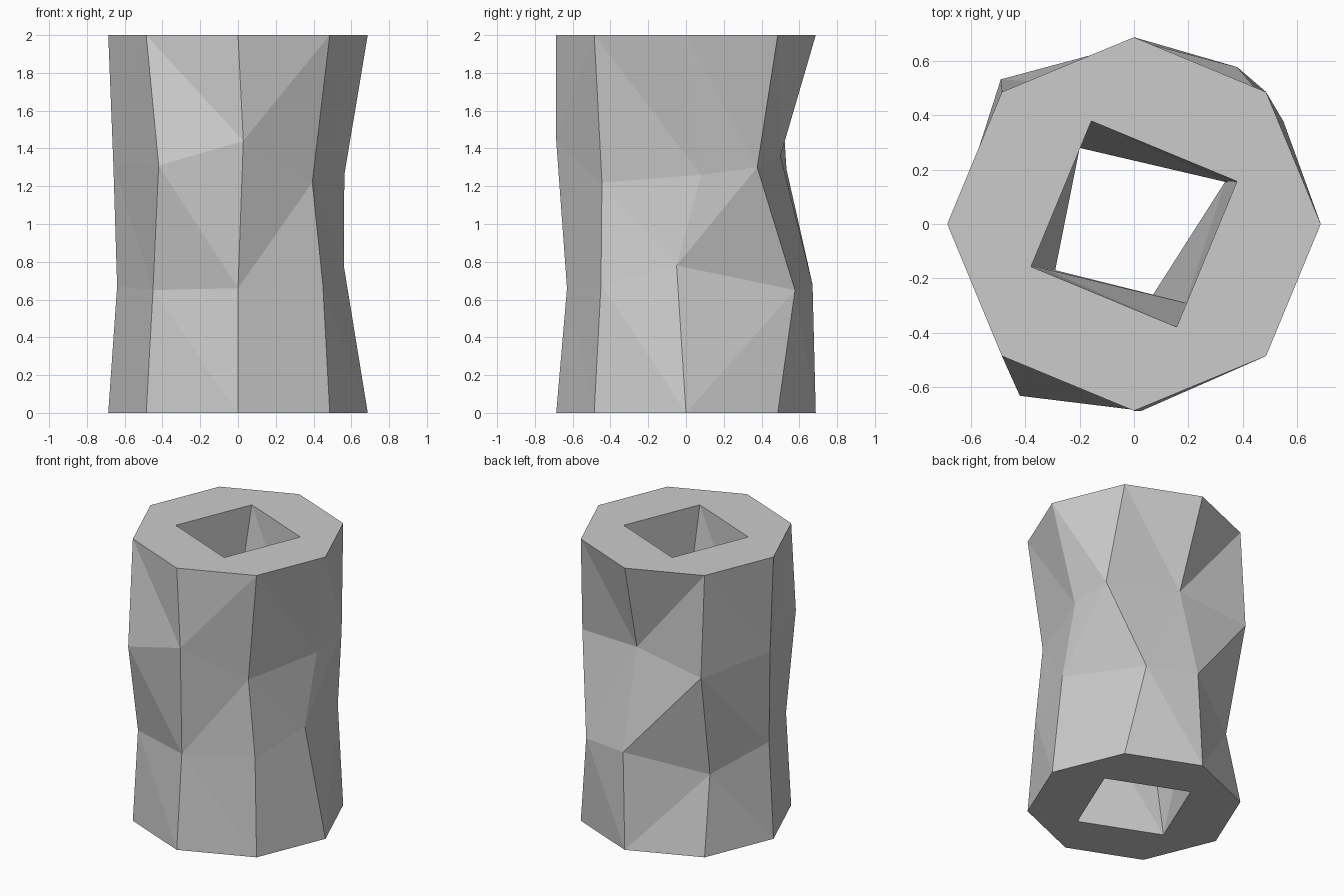
import bpy, bmesh
from math import radians, cos, sin

if "Cube" in bpy.data.objects:
    bpy.data.objects.remove(bpy.data.objects["Cube"])

H = 2.0


def ring(n, r, start, z):
    """Regular n-sided ring at height z."""
    return [(r * cos(radians(start + 360 * i / n)),
             r * sin(radians(start + 360 * i / n)), z) for i in range(n)]


# Outer wall: regular octagon ends, two hand-displaced rings between
outer = [
    ring(8, 0.687, 0, 0),
    [(.56, -.05, .78), (.38, .577, .65), (.025, .67, .68), (-.454, .38, .54),
     (-.64, -.017, .67), (-.45, -.479, .65), (0, -.63, .66), (.449, -.45, .68)],
    [(.563, .08, 1.26), (.55, .377, 1.30), (.035, .50, 1.36), (-.49, .532, 1.29),
     (-.66, 0, 1.32), (-.42, -.632, 1.31), (.028, -.687, 1.44), (.393, -.445, 1.22)],
    ring(8, 0.687, 0, H),
]

# Bore: square ends, two displaced rings between
inner = [
    ring(4, 0.41, 22.5, 0),
    [(.38, .17, .67), (-.225, .30, .67), (-.29, -.17, .67), (.07, -.26, .67)],
    [(.335, .155, 1.33), (-.20, .28, 1.33), (-.33, -.165, 1.33), (.19, -.29, 1.33)],
    ring(4, 0.41, 22.5, H),
]

bm = bmesh.new()


def wall(rings):
    """Skin a stack of rings with quads and return the vertex rings."""
    vs = [[bm.verts.new(p) for p in r] for r in rings]
    for a, b in zip(vs, vs[1:]):
        n = len(a)
        for i in range(n):
            j = (i + 1) % n
            bm.faces.new((a[i], a[j], b[j], b[i]))
    return vs


out_v, in_v = wall(outer), wall(inner)

# Faceted creases: split each quad along its shorter diagonal
bmesh.ops.triangulate(bm, faces=bm.faces[:], quad_method='SHORT_EDGE')

# Flat end caps between octagon and square
for k in (0, -1):
    o, s = out_v[k], in_v[k]
    for j in range(4):
        a, b, c = o[2 * j], o[2 * j + 1], o[(2 * j + 2) % 8]
        p, q = s[j], s[(j + 1) % 4]
        for tri in ((a, b, p), (b, q, p), (b, c, q)):
            bm.faces.new(tri)

bmesh.ops.recalc_face_normals(bm, faces=bm.faces[:])
mesh = bpy.data.meshes.new("faceted_tube")
bm.to_mesh(mesh)
bm.free()
bpy.context.collection.objects.link(bpy.data.objects.new("faceted_tube", mesh))
